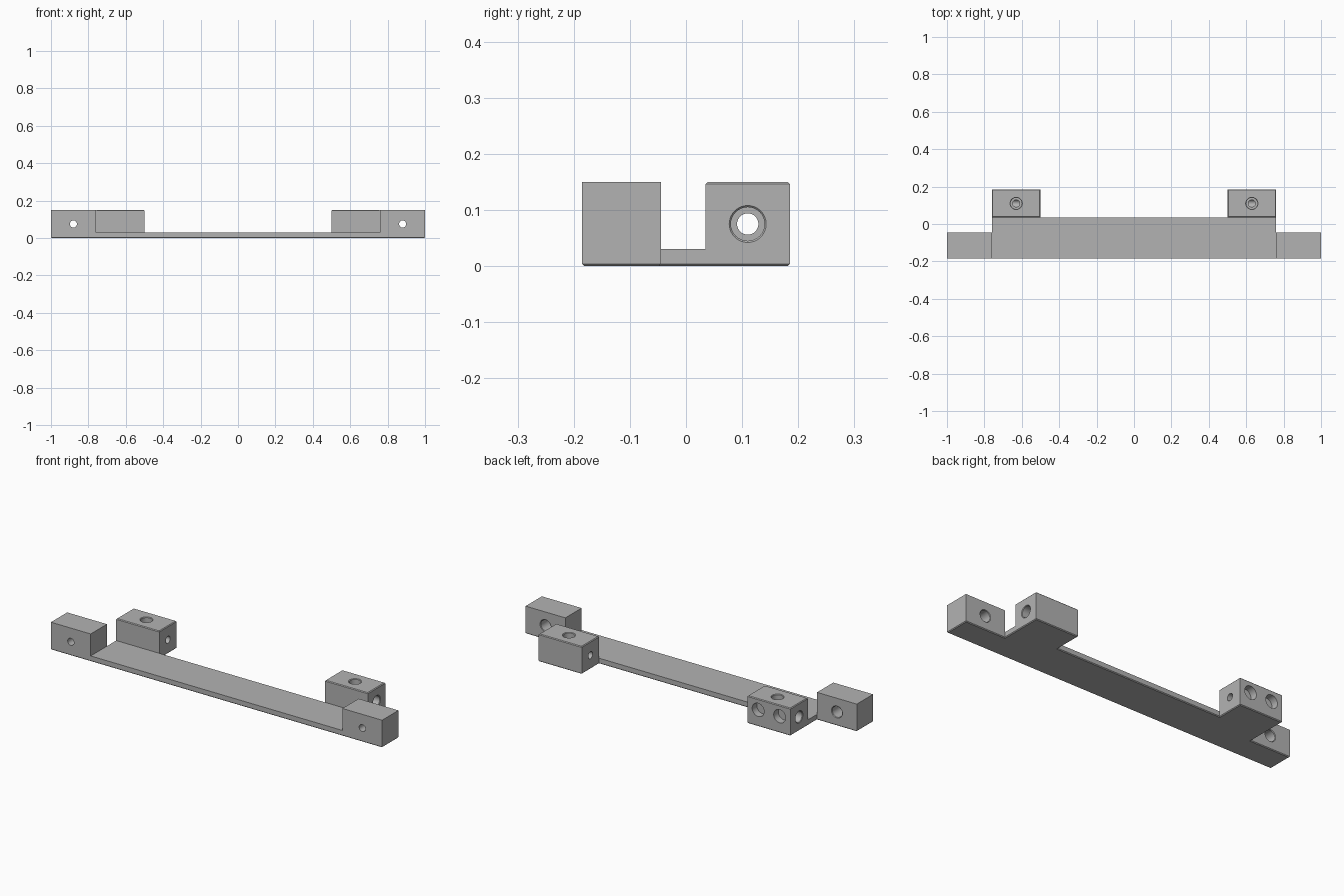
import bpy
import bmesh
import math
from mathutils import Vector

cube = bpy.data.objects.get("Cube")
if cube:
    bpy.data.objects.remove(cube, do_unlink=True)

GREY = (0.45, 0.45, 0.45, 1)
mat = bpy.data.materials.new("plain grey")
mat.use_nodes = True
mat.diffuse_color = GREY
mat.node_tree.nodes["Principled BSDF"].inputs["Base Color"].default_value = GREY

# Main dimensions
END, SHOULDER, INNER = 1.0, 0.76, 0.5
FRONT, STEP, MID, BACK = -0.185, -0.045, 0.035, 0.185
PLATE, TOP, CHAMFER = 0.03, 0.15, 0.004
BORE_Y, BORE_Z = 0.11, 0.075


def make_object(name, bm):
    bmesh.ops.recalc_face_normals(bm, faces=bm.faces)
    mesh = bpy.data.meshes.new(name)
    bm.to_mesh(mesh)
    bm.free()
    mesh.materials.append(mat)
    obj = bpy.data.objects.new(name, mesh)
    bpy.context.scene.collection.objects.link(obj)
    return obj


def prism(name, outline, z0, z1, chamfer_z=None):
    """Upright prism, with the edges at height chamfer_z chamfered."""
    bm = bmesh.new()
    face = bm.faces.new([bm.verts.new((x, y, z0)) for x, y in outline])
    up = bmesh.ops.extrude_face_region(bm, geom=[face], use_keep_orig=True)
    verts = [g for g in up["geom"] if isinstance(g, bmesh.types.BMVert)]
    bmesh.ops.translate(bm, verts=verts, vec=(0, 0, z1 - z0))
    bmesh.ops.recalc_face_normals(bm, faces=bm.faces)
    if chamfer_z is not None:
        edges = [e for e in bm.edges
                 if all(abs(v.co.z - chamfer_z) < 1e-5 for v in e.verts)]
        bmesh.ops.bevel(bm, geom=edges, offset=CHAMFER, segments=1,
                        profile=0.5, affect='EDGES')
    return make_object(name, bm)


def box(name, xs, ys, z0, z1, chamfer_z=None):
    (a, b), (c, d) = sorted(xs), ys
    return prism(name, [(a, c), (b, c), (b, d), (a, d)], z0, z1, chamfer_z)


def drill(name, mouth, direction, profile, sides=32):
    """Round cutter from (radius, depth) steps along a direction."""
    bm = bmesh.new()
    turn = Vector((0, 0, 1)).rotation_difference(Vector(direction))
    rings = []
    for r, depth in profile:
        angles = [math.tau * i / sides for i in range(sides)]
        rings.append([bm.verts.new(Vector(mouth) + turn @ Vector(
            (r * math.cos(a), r * math.sin(a), depth))) for a in angles])
    for low, high in zip(rings, rings[1:]):
        for i in range(sides):
            j = (i + 1) % sides
            bm.faces.new((low[i], low[j], high[j], high[i]))
    bm.faces.new(rings[0])
    bm.faces.new(rings[-1])
    obj = make_object(name, bm)
    obj.hide_render = True
    return obj


def combine(body, tools, operation):
    """Apply one boolean per tool, then remove the tools."""
    for tool in tools:
        mod = body.modifiers.new(tool.name, 'BOOLEAN')
        mod.operation, mod.solver, mod.object = operation, 'EXACT', tool
    graph = bpy.context.evaluated_depsgraph_get()
    graph.update()
    mesh = bpy.data.meshes.new_from_object(body.evaluated_get(graph))
    body.modifiers.clear()
    body.data = mesh
    for tool in tools:
        bpy.data.objects.remove(tool, do_unlink=True)


# Base plate: stepped outline, mirrored left to right
half = [(END, FRONT), (END, STEP), (SHOULDER, STEP), (SHOULDER, BACK),
        (INNER, BACK), (INNER, MID)]
outline = half + [(-x, y) for x, y in reversed(half)]
body = prism("mounting_bracket", outline, 0, PLATE, chamfer_z=0)

# Front and rear blocks at both ends
blocks = []
for s in (1, -1):
    blocks.append(box("front_block", (s * SHOULDER, s * END), (FRONT, STEP),
                      PLATE / 2, TOP))
    blocks.append(box("rear_block", (s * INNER, s * SHOULDER), (MID, BACK),
                      PLATE / 2, TOP, chamfer_z=TOP))
combine(body, blocks, 'UNION')

# Merge the flat pieces left by the union
bm = bmesh.new()
bm.from_mesh(body.data)
bmesh.ops.remove_doubles(bm, verts=bm.verts, dist=1e-5)
bmesh.ops.dissolve_limit(bm, angle_limit=0.01, verts=bm.verts, edges=bm.edges)
bm.to_mesh(body.data)
bm.free()


def stepped(bore_depth, through):
    """Chamfered wide bore that narrows to a screw hole."""
    return [(0.036, -0.003), (0.03, 0.003), (0.03, bore_depth),
            (0.019, bore_depth), (0.019, through)]


# Screw holes: front blocks, rear block ends and rear block tops
holes = []
for s in (1, -1):
    holes.append(drill("front_hole", (s * 0.88, STEP, BORE_Z), (0, -1, 0),
                       stepped(0.08, 0.2)))
    holes.append(drill("end_hole", (s * SHOULDER, BORE_Y, BORE_Z), (-s, 0, 0),
                       stepped(0.08, 0.3)))
    holes.append(drill("top_hole", (s * 0.63, BORE_Y, TOP), (0, 0, -1),
                       stepped(0.04, BORE_Z)))
# Two shallow sockets in the back of one rear block
for x in (-0.565, -0.695):
    holes.append(drill("back_socket", (x, BACK, 0.09), (0, -1, 0),
                       [(0.036, -0.01), (0.036, 0.04)]))
combine(body, holes, 'DIFFERENCE')

# Smooth bores, sharp edges
bpy.ops.object.select_all(action='DESELECT')
body.select_set(True)
bpy.context.view_layer.objects.active = body
bpy.ops.object.shade_smooth_by_angle(angle=math.radians(30))
